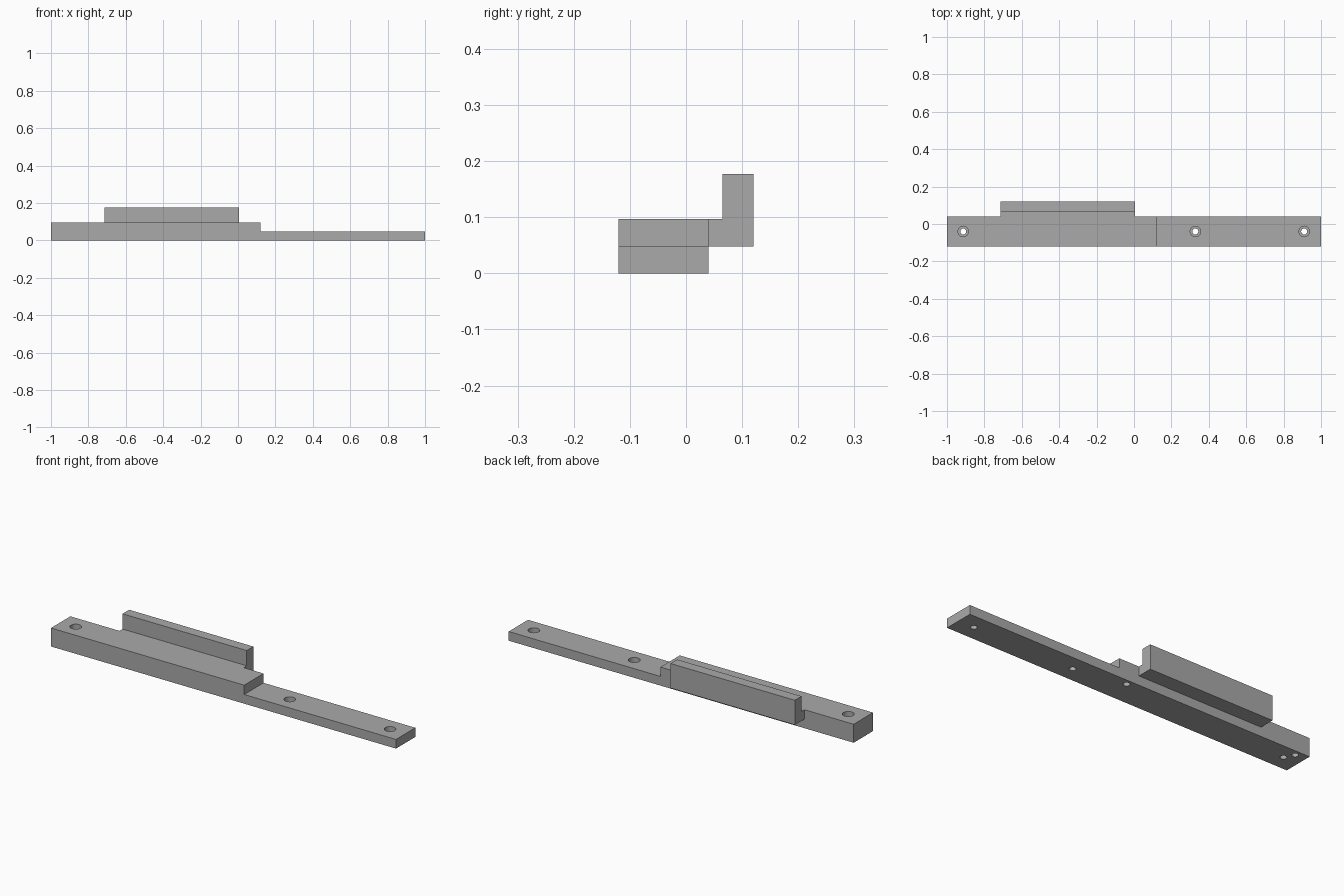
import bpy
import bmesh
from mathutils import Matrix, Vector

cube = bpy.data.objects.get("Cube")
if cube:
    bpy.data.objects.remove(cube, do_unlink=True)

grey = bpy.data.materials.new("machined_grey")
grey.use_nodes = True
colour = (0.4, 0.4, 0.4, 1)
grey.diffuse_color = colour
grey.node_tree.nodes["Principled BSDF"].inputs["Base Color"].default_value = colour


def add_object(name, bm):
    bmesh.ops.recalc_face_normals(bm, faces=bm.faces)
    mesh = bpy.data.meshes.new(name)
    bm.to_mesh(mesh)
    bm.free()
    mesh.materials.append(grey)
    obj = bpy.data.objects.new(name, mesh)
    bpy.context.scene.collection.objects.link(obj)
    return obj


def extrude_profile(name, points, offset):
    bm = bmesh.new()
    face = bm.faces.new([bm.verts.new(p) for p in points])
    result = bmesh.ops.extrude_face_region(bm, geom=[face], use_keep_orig=True)
    verts = [g for g in result["geom"] if isinstance(g, bmesh.types.BMVert)]
    bmesh.ops.translate(bm, verts=verts, vec=Vector(offset))
    return add_object(name, bm)


def cylinder(name, x, y, z0, z1, radius):
    bm = bmesh.new()
    bmesh.ops.create_cone(bm, cap_ends=True, segments=32, radius1=radius, radius2=radius,
                          depth=z1 - z0, matrix=Matrix.Translation((x, y, (z0 + z1) / 2)))
    return add_object(name, bm)


def apply_boolean(target, other, operation):
    mod = target.modifiers.new(operation.lower(), "BOOLEAN")
    mod.operation, mod.solver, mod.object = operation, "EXACT", other
    bpy.context.view_layer.objects.active = target
    bpy.ops.object.modifier_apply(modifier=mod.name)
    bpy.data.objects.remove(other, do_unlink=True)


LOW, HIGH, TOP = 0.048, 0.097, 0.177
FRONT, BACK, LIP = -0.12, 0.04, 0.12
STEP = 0.12

# Stepped mounting bar
bar = extrude_profile("stepped_bar", [
    (-1, FRONT, 0), (1, FRONT, 0), (1, FRONT, LOW),
    (STEP, FRONT, LOW), (STEP, FRONT, HIGH), (-1, FRONT, HIGH)], (0, BACK - FRONT, 0))

# L-shaped rear flange with upright lip
x0, x1, lip_front = -0.715, 0.005, 0.065
flange = extrude_profile("rear_flange", [
    (x0, 0, LOW), (x0, LIP, LOW), (x0, LIP, TOP),
    (x0, lip_front, TOP), (x0, lip_front, HIGH), (x0, 0, HIGH)], (x1 - x0, 0, 0))
apply_boolean(bar, flange, "UNION")

# Counterbored screw holes
for x, surface in ((-0.913, HIGH), (0.328, LOW), (0.91, LOW)):
    apply_boolean(bar, cylinder("screw_hole", x, -0.04, -0.05, 0.2, 0.016), "DIFFERENCE")
    apply_boolean(bar, cylinder("head_recess", x, -0.04, surface - 0.03, 0.2, 0.028), "DIFFERENCE")

# Blind dowel holes in the underside
for x in (-0.94, 0.053):
    apply_boolean(bar, cylinder("dowel_hole", x, 0.01, -0.05, 0.06, 0.016), "DIFFERENCE")

# Smooth hole walls, sharp edges elsewhere
bpy.ops.object.select_all(action="DESELECT")
bar.select_set(True)
bpy.context.view_layer.objects.active = bar
bpy.ops.object.shade_smooth_by_angle()
